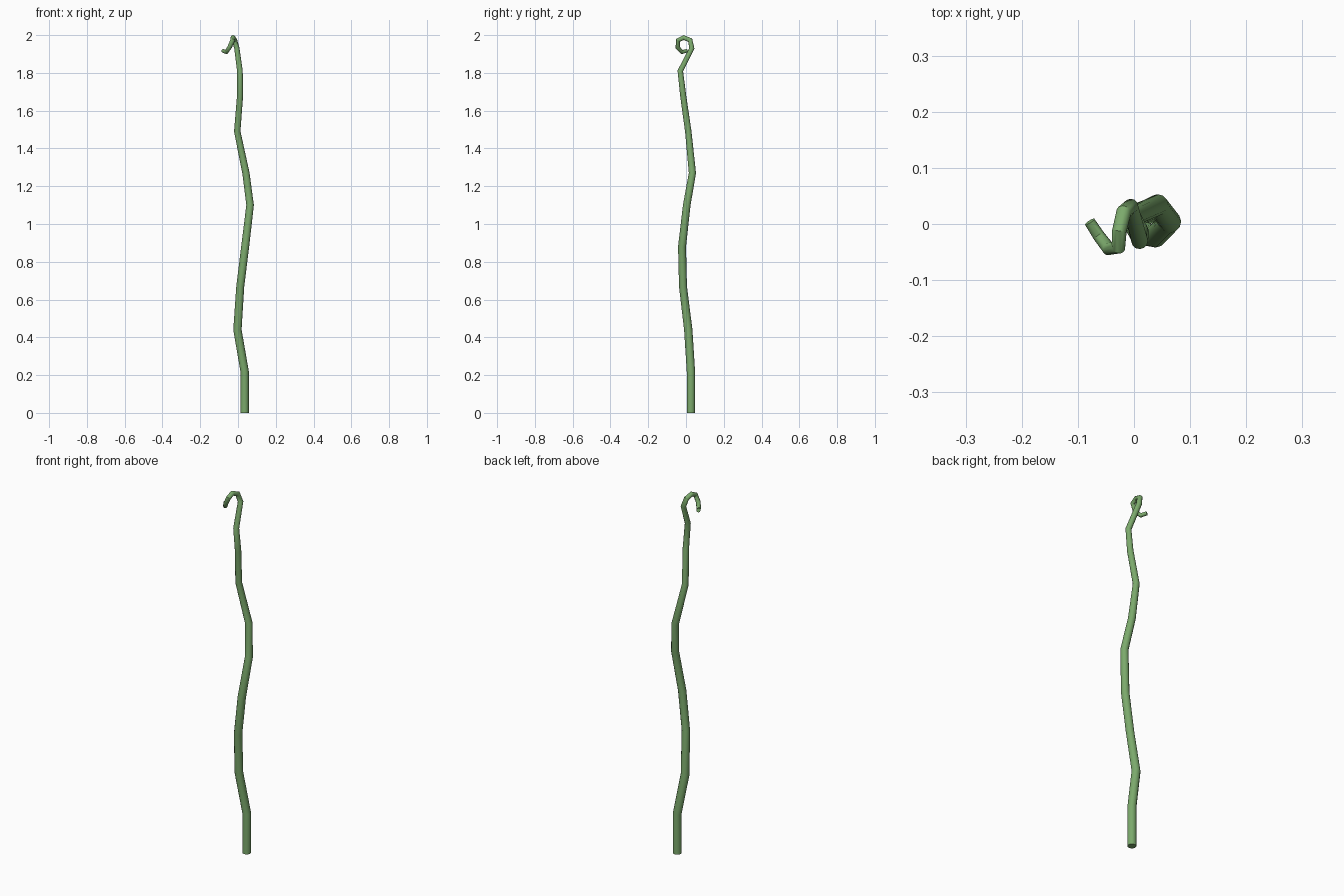
import bpy, math

# Vine path: x, y, z, radius
path = [
    (0.035, 0.026, 0.00, 0.022),
    (0.035, 0.026, 0.22, 0.022),
    (-0.003, 0.012, 0.44, 0.022),
    (0.012, -0.016, 0.67, 0.021),
    (0.038, -0.021, 0.88, 0.021),
    (0.064, 0.004, 1.10, 0.020),
    (0.042, 0.034, 1.27, 0.019),
    (-0.004, 0.012, 1.49, 0.017),
    (0.011, -0.015, 1.68, 0.016),
    (0.010, -0.030, 1.81, 0.015),
    (-0.006, 0.031, 1.93, 0.014),
    # curled tip
    (-0.018, 0.022, 1.973, 0.0135),
    (-0.026, -0.012, 1.987, 0.013),
    (-0.028, -0.042, 1.973, 0.0125),
    (-0.045, -0.044, 1.935, 0.012),
    (-0.062, -0.022, 1.910, 0.011),
    (-0.079, 0.004, 1.917, 0.010),
]

curve = bpy.data.curves.new("vine_stem", "CURVE")
curve.dimensions = "3D"
curve.bevel_depth = 1.0
curve.bevel_resolution = 4
curve.use_fill_caps = True
spline = curve.splines.new("POLY")
spline.points.add(len(path) - 1)
for point, (x, y, z, r) in zip(spline.points, path):
    point.co = (x, y, z, 1)
    point.radius = r

# Stem as a smooth-sided mesh with sharp cut ends
stem = bpy.data.objects.new("vine_stem", curve)
bpy.context.collection.objects.link(stem)
bpy.context.view_layer.objects.active = stem
stem.select_set(True)
bpy.ops.object.convert(target="MESH")
stem = bpy.context.object
bpy.ops.object.shade_smooth_by_angle(angle=math.radians(40))

green = bpy.data.materials.new("vine_green")
green.diffuse_color = (0.20, 0.40, 0.15, 1)
stem.data.materials.clear()
stem.data.materials.append(green)
